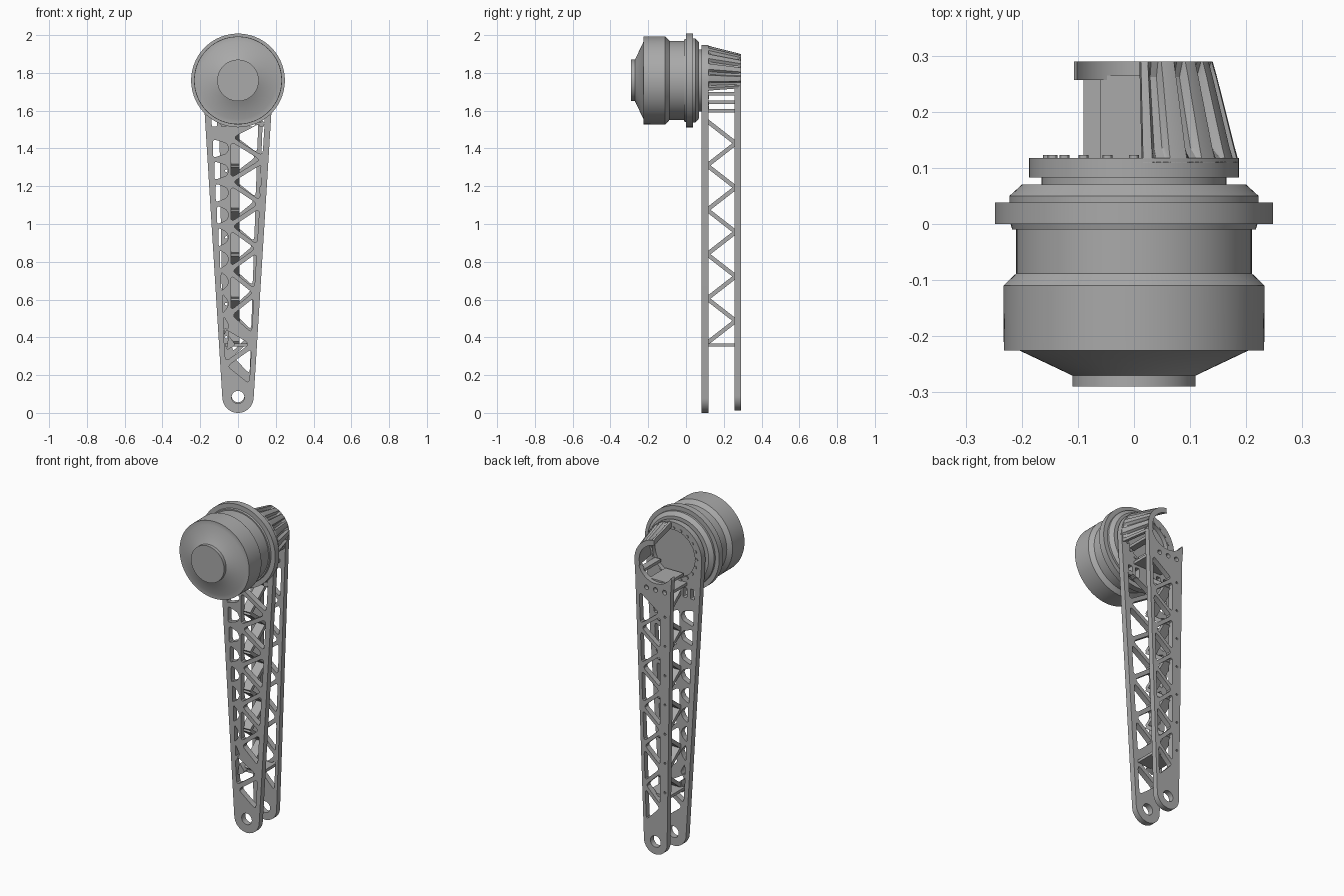
import bpy, bmesh
from math import sin, cos, pi, radians, hypot
from mathutils import Vector, Matrix

cube = bpy.data.objects.get("Cube")
if cube:
    bpy.data.objects.remove(cube)

grey = bpy.data.materials.new("plain grey")
grey.use_nodes = True
grey.diffuse_color = (0.4, 0.4, 0.4, 1)
grey.node_tree.nodes["Principled BSDF"].inputs["Base Color"].default_value = (0.4, 0.4, 0.4, 1)

HUB = 1.76     # height of the motor axis
EYE = 0.083    # height of the pivot holes
PITCH = 0.1175


def add(name, data, smooth=True):
    ob = bpy.data.objects.new(name, data)
    bpy.context.collection.objects.link(ob)
    data.materials.append(grey)
    bpy.ops.object.select_all(action='DESELECT')
    ob.select_set(True)
    bpy.context.view_layer.objects.active = ob
    if ob.type == 'CURVE':
        bpy.ops.object.convert(target='MESH')
    if smooth:
        bpy.ops.object.shade_smooth_by_angle(angle=radians(30))
    return ob


def finish(name, bm, smooth=True):
    bmesh.ops.remove_doubles(bm, verts=bm.verts, dist=1e-5)
    bmesh.ops.recalc_face_normals(bm, faces=bm.faces)
    me = bpy.data.meshes.new(name)
    bm.to_mesh(me)
    bm.free()
    return add(name, me, smooth)


def lathe(name, profile):
    """Spin (y, radius) pairs around the motor axis."""
    bm = bmesh.new()
    vs = [bm.verts.new((r, y, HUB)) for y, r in profile]
    es = [bm.edges.new(p) for p in zip(vs, vs[1:])]
    bmesh.ops.spin(bm, geom=vs + es, cent=(0, 0, HUB), axis=(0, 1, 0),
                   angle=2 * pi, steps=96)
    return finish(name, bm)


def plate(name, loops, y0, y1):
    """Flat plate in x and z; the first loop is the outline, the rest are holes."""
    cu = bpy.data.curves.new(name, 'CURVE')
    cu.dimensions = '2D'
    cu.fill_mode = 'BOTH'
    cu.extrude = (y1 - y0) / 2
    for loop in loops:
        sp = cu.splines.new('POLY')
        sp.points.add(len(loop) - 1)
        for p, (x, z) in zip(sp.points, loop):
            p.co = (x, z, 0, 1)
        sp.use_cyclic_u = True
    ob = add(name, cu)
    ob.data.transform(Matrix.Translation((0, (y0 + y1) / 2, 0)) @ Matrix.Rotation(pi / 2, 4, 'X'))
    return ob


def arc(x, z, r, a0, a1, n=24):
    return [(x + r * cos(radians(a0 + (a1 - a0) * i / n)),
             z + r * sin(radians(a0 + (a1 - a0) * i / n))) for i in range(n + 1)]


def circle(x, z, r, n=24):
    return arc(x, z, r, 0, 360, n)[:-1]


def rounded(pts, k=0.2):
    """Round each corner of a polygon with a short quadratic curve."""
    out = []
    for i, p in enumerate(pts):
        p, a, b = Vector(p), Vector(pts[i - 1]), Vector(pts[(i + 1) % len(pts)])
        s, e = p.lerp(a, k), p.lerp(b, k)
        out += [tuple(s.lerp(p, t).lerp(p.lerp(e, t), t)) for t in (0, 0.33, 0.67, 1)]
    return out


def tri_hole(a, b, c, wall):
    """Triangle shrunk towards its incentre so that a bar is left around it."""
    a, b, c = Vector(a), Vector(b), Vector(c)
    la, lb, lc = (b - c).length, (c - a).length, (a - b).length
    per = la + lb + lc
    centre = (a * la + b * lb + c * lc) / per
    inr = abs((b - a).cross(c - a)) / per
    return rounded([tuple(centre.lerp(p, 1 - wall / inr)) for p in (a, b, c)], 0.15)


def zigzag_holes(z0, count, left, right, wall):
    nodes = []
    for i in range(count + 2):
        z = z0 + i * PITCH
        nodes.append((left(z) if i % 2 else right(z), z))
    return [tri_hole(*nodes[i:i + 3], wall) for i in range(count)]


# Motor housing
lathe("motor_housing", [
    (-0.29, 0), (-0.29, 0.11), (-0.27, 0.11), (-0.225, 0.205), (-0.225, 0.232),
    (-0.11, 0.233), (-0.088, 0.21), (-0.01, 0.21), (-0.01, 0.217), (0, 0.22),
    (0, 0.248), (0.038, 0.248), (0.038, 0.222), (0.05, 0.222), (0.07, 0.2),
    (0.07, 0.165), (0.092, 0.165), (0.092, 0)])


# Front plate: tapered, with a pentagon column beside a triangle lattice
def front_half(z):
    return 0.083 + 0.104 * (z - EYE) / (HUB - EYE)


front = [arc(0, HUB, 0.187, -3.5, 183.5, 48) + arc(0, EYE, 0.083, 183.5, 356.5)]
front += [circle(0, EYE, 0.034), circle(0, HUB, 0.142, 48)]
front += zigzag_holes(0.4, 9, lambda z: -0.05, lambda z: front_half(z) - 0.02, 0.012)
for i in range(9):
    z = 0.46 + i * PITCH
    xo, xi = 0.032 - front_half(z), -0.062
    hh = PITCH / 2 - 0.009
    front.append(rounded([(xo, z - hh), (xi, z - hh * 0.55), (xi + 0.014, z),
                          (xi, z + hh * 0.55), (xo, z + hh)]))
front += zigzag_holes(0.13, 2, lambda z: 0.015 - front_half(z), lambda z: front_half(z) - 0.015, 0.013)
front.append(rounded([(-0.05, 0.41), (-0.012, 0.36), (-0.062, 0.33)]))
for x in (-0.125, -0.075, 0.075, 0.125):
    front.append(rounded([(x - 0.014, 1.515), (x + 0.014, 1.515), (x + 0.014, 1.575), (x - 0.014, 1.575)]))
plate("front_plate", front, 0.083, 0.118)

# Back plate: narrower, notched around the motor opening, dotted band on one side
back = [arc(0, HUB, 0.117, -150, -10, 30) + [(0.14, 1.74), (0.136, 1.69)]
        + arc(0, 0.09, 0.077, 0, -180) + [(-0.1, 1.6), (-0.107, 1.69)]]
back += [circle(0, 0.09, 0.034)]
back += zigzag_holes(0.18, 11, lambda z: -0.042, lambda z: 0.066 + 0.034 * z, 0.011)
back += [circle(-0.062, 0.4 + i * PITCH * 1.5, 0.007, 10) for i in range(7)]
back += [circle(x, 1.605, 0.014, 16) for x in (-0.06, 0.0, 0.06)]
plate("back_plate", back, 0.257, 0.29)


# Zigzag web joining the plates
def bar(bm, a, b, thick, x0, x1):
    d = Vector((b[0] - a[0], b[1] - a[1]))
    n = Vector((-d.y, d.x)).normalized() * thick / 2
    quad = [(a[0] + n.x, a[1] + n.y), (b[0] + n.x, b[1] + n.y),
            (b[0] - n.x, b[1] - n.y), (a[0] - n.x, a[1] - n.y)]
    f = bm.faces.new([bm.verts.new((x0, y, z)) for y, z in quad])
    ext = bmesh.ops.extrude_face_region(bm, geom=[f])["geom"]
    bmesh.ops.translate(bm, vec=(x1 - x0, 0, 0),
                        verts=[v for v in ext if isinstance(v, bmesh.types.BMVert)])


bm = bmesh.new()
nodes = [(0.112 if i % 2 == 0 else 0.263, 1.545 - i * PITCH) for i in range(11)]
for a, b in zip(nodes, nodes[1:]):
    bar(bm, a, b, 0.022, -0.05, 0.008)
finish("zigzag_web", bm, False)

# Cross bars at the ends of the web
bm = bmesh.new()
for z, x0, x1 in ((0.36, -0.07, 0.07), (1.6, -0.09, 0.1), (1.645, -0.06, 0.06), (1.69, 0.09, 0.13)):
    bar(bm, (0.11, z), (0.265, z), 0.017, x0, x1)
finish("cross_bars", bm, False)

# Fluted half collar behind the motor, tapering to the back
bm = bmesh.new()
stages = ((0.11, 0.187, 0), (0.135, 0.18, 1), (0.262, 0.148, 1), (0.29, 0.14, 0))
COLS, FLUTES = 80, 5
grid = []
for i in range(COLS + 1):
    u = i / COLS
    ang = radians(-17 + 102 * u)
    groove = 0.017 * min(1, max(0, 1.6 * sin(2 * pi * FLUTES * u - pi / 2)))
    ring = [(y, r - groove * g) for y, r, g in stages]
    ring += [(y, r - 0.031) for y, r, g in reversed(stages)]
    grid.append([bm.verts.new((r * cos(ang), y, HUB + r * sin(ang))) for y, r in ring])
for p, q in zip(grid, grid[1:]):
    for j in range(len(p)):
        k = (j + 1) % len(p)
        bm.faces.new((p[j], p[k], q[k], q[j]))
bm.faces.new(grid[0])
bm.faces.new(grid[-1][::-1])
finish("fluted_collar", bm)

# Ring of small studs around the motor opening
bm = bmesh.new()
for i in range(20):
    a = 2 * pi * i / 20
    at = Matrix.Translation((0.153 * cos(a), 0.119, HUB + 0.153 * sin(a)))
    bmesh.ops.create_cone(bm, cap_ends=True, segments=12, radius1=0.009, radius2=0.009,
                          depth=0.008, matrix=at @ Matrix.Rotation(pi / 2, 4, 'X'))
finish("opening_studs", bm)
